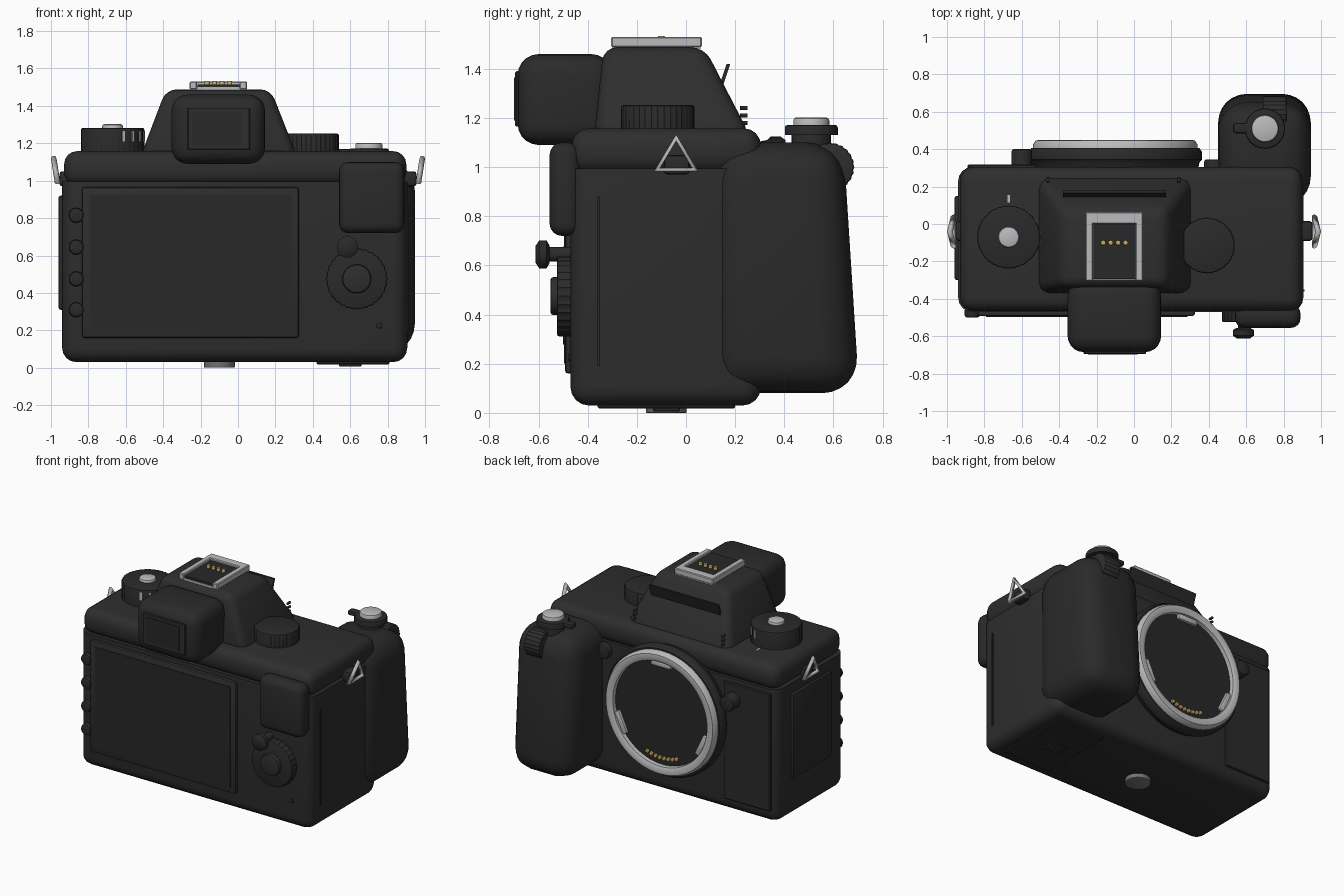
import bpy, bmesh, math
from mathutils import Vector, Matrix

if "Cube" in bpy.data.objects:
    bpy.data.objects.remove(bpy.data.objects["Cube"])


def material(name, r, g, b):
    m = bpy.data.materials.new(name)
    m.diffuse_color = (r, g, b, 1)
    m.use_nodes = True
    m.node_tree.nodes["Principled BSDF"].inputs["Base Color"].default_value = m.diffuse_color
    return m


BODY = material("matte black", 0.027, 0.027, 0.027)
GRIP = material("rubber black", 0.023, 0.023, 0.023)
GLASS = material("screen black", 0.021, 0.021, 0.022)
SILVER = material("silver", 0.5, 0.5, 0.51)
GREY = material("steel grey", 0.18, 0.18, 0.18)
GOLD = material("contact gold", 0.6, 0.4, 0.13)


def finish(name, bm, mat):
    bmesh.ops.recalc_face_normals(bm, faces=bm.faces)
    me = bpy.data.meshes.new(name)
    bm.to_mesh(me)
    bm.free()
    ob = bpy.data.objects.new(name, me)
    me.materials.append(mat)
    bpy.context.collection.objects.link(ob)
    return ob


def box(name, x, y, z, mat, r=0.0, top=None, keep=None, seg=4):
    """Rounded box from ranges; top = other (x, y) ranges at the upper end."""
    bm = bmesh.new()
    tx, ty = top or (x, y)
    rings = []
    for (ax, ay, h) in ((x, y, z[0]), (tx, ty, z[1])):
        rings.append([bm.verts.new((ax[i], ay[j], h)) for i, j in ((0, 0), (1, 0), (1, 1), (0, 1))])
    lo, hi = rings
    bm.faces.new(lo[::-1])
    bm.faces.new(hi)
    for i in range(4):
        k = (i + 1) % 4
        bm.faces.new((lo[i], lo[k], hi[k], hi[i]))
    if r:
        edges = [e for e in bm.edges if keep is None or keep((e.verts[0].co + e.verts[1].co) / 2)]
        bmesh.ops.bevel(bm, geom=edges, offset=r, segments=seg, profile=0.5, affect='EDGES', clamp_overlap=True)
    return finish(name, bm, mat)


def lathe(name, profile, loc, axis, mat, n=48, knurl=0.0, closed=False):
    """Revolve (radius, height) points around an axis; knurl alternates the radius."""
    bm = bmesh.new()
    rings = []
    for r, h in profile:
        rings.append([bm.verts.new(((r - knurl * (i % 2)) * math.cos(math.tau * i / n),
                                    (r - knurl * (i % 2)) * math.sin(math.tau * i / n), h)) for i in range(n)])
    pairs = list(zip(rings, rings[1:])) + ([(rings[-1], rings[0])] if closed else [])
    for a, b in pairs:
        for i in range(n):
            k = (i + 1) % n
            bm.faces.new((a[i], a[k], b[k], b[i]))
    if not closed:
        bm.faces.new(rings[0][::-1])
        bm.faces.new(rings[-1])
    rot = Vector(axis).to_track_quat('Z', 'Y').to_matrix().to_4x4()
    bm.transform(Matrix.Translation(loc) @ rot)
    return finish(name, bm, mat)


def knob(name, loc, axis, r, h, mat, n=40, b=0.012, knurl=0.0):
    return lathe(name, [(r, 0), (r, h - b), (r - b * 0.3, h - b * 0.3), (r - b, h)], loc, axis, mat, n, knurl)


def tube(name, pts, r, mat):
    cu = bpy.data.curves.new(name, 'CURVE')
    cu.dimensions = '3D'
    cu.bevel_depth = r
    cu.bevel_resolution = 2
    sp = cu.splines.new('POLY')
    sp.points.add(len(pts) - 1)
    for p, c in zip(sp.points, pts):
        p.co = (*c, 1)
    sp.use_cyclic_u = True
    cu.materials.append(mat)
    ob = bpy.data.objects.new(name, cu)
    bpy.context.collection.objects.link(ob)


UP, REAR, FRONT = (0, 0, 1), (0, -1, 0), (0, 1, 0)

# Main shell, top cover and hand grip
box("body", (-0.94, 0.905), (-0.47, 0.305), (0.03, 0.995), BODY, 0.075, keep=lambda c: c.z < 0.9)
box("top_cover", (-0.93, 0.9), (-0.465, 0.305), (0.975, 1.158), BODY, 0.07)
box("hand_grip", (0.45, 0.945), (0.1, 0.705), (0.08, 1.1), GRIP, 0.15,
    top=((0.45, 0.945), (0.1, 0.64)), seg=6)

# Viewfinder hump
box("viewfinder_hump", (-0.525, 0.32), (-0.375, 0.265), (1.12, 1.488), BODY, 0.055,
    top=((-0.385, 0.175), (-0.335, 0.075)))
box("flash_flap", (-0.38, 0.17), (0.135, 0.15), (1.33, 1.42), GRIP, top=((-0.38, 0.17), (0.165, 0.18)))
for x in (-0.46, 0.24):
    for z in (1.18, 1.21, 1.24):
        knob("hump_pin", (x, 0.22, z), FRONT, 0.009, 0.03, GRIP, 10, 0.002)

# Eyepiece
box("eyepiece", (-0.355, 0.145), (-0.685, -0.3), (1.09, 1.46), GRIP, 0.085, seg=5)
box("eyepiece_frame", (-0.27, 0.065), (-0.695, -0.67), (1.165, 1.39), BODY, 0.005, seg=1)
box("eyepiece_glass", (-0.245, 0.02), (-0.699, -0.68), (1.19, 1.365), GLASS)

# Accessory shoe
box("shoe_base", (-0.255, 0.045), (-0.3, 0.06), (1.48, 1.5), SILVER)
box("shoe_floor", (-0.217, 0.007), (-0.295, 0.0), (1.495, 1.515), GLASS)
for s in (-1, 1):
    xc = -0.105 + s * 0.134
    box("shoe_rail", (xc - 0.02, xc + 0.02), (-0.305, 0.065), (1.488, 1.53), SILVER, 0.005, seg=1)
box("shoe_stop", (-0.23, 0.02), (0.0, 0.065), (1.488, 1.53), SILVER, 0.005, seg=1)
for i in range(4):
    knob("shoe_contact", (-0.165 + 0.04 * i, -0.1, 1.51), UP, 0.014, 0.024, GOLD, 12, 0.004)

# Mode dial with pale marks
knob("mode_dial", (-0.67, -0.07, 1.14), UP, 0.17, 0.142, GRIP, 72, 0.01, 0.004)
knob("mode_dial_cap", (-0.67, -0.07, 1.27), UP, 0.056, 0.032, SILVER)
for k in range(8):
    a = math.radians(-70 + 20 * k)
    ob = box("dial_mark", (0.163, 0.173), (-0.008, 0.008), (1.21, 1.265), SILVER)
    ob.matrix_world = Matrix.Translation((-0.67, -0.07, 0)) @ Matrix.Rotation(a, 4, 'Z')
box("dial_index", (-0.676, -0.664), (0.115, 0.155), (1.15, 1.162), SILVER)

# Right top dial
knob("exposure_dial", (0.39, -0.115, 1.14), UP, 0.15, 0.112, GRIP, 72, 0.01, 0.004)

# Shutter release with power lever, and front command wheel
knob("shutter_neck", (0.7, 0.51, 1.07), UP, 0.08, 0.08, GRIP)
knob("power_collar", (0.7, 0.51, 1.13), UP, 0.108, 0.042, GRIP)
box("power_lever", (0.53, 0.63), (0.485, 0.54), (1.135, 1.17), GRIP, 0.012, seg=2)
knob("shutter_button", (0.7, 0.51, 1.165), UP, 0.073, 0.037, SILVER)
knob("command_wheel", (0.69, 0.585, 1.0), (1, 0, 0), 0.1, 0.125, BODY, 48, 0.01, 0.004)

# Lens mount
MX, MZ = -0.1, 0.66
lathe("mount_base", [(0.44, 0.28), (0.45, 0.33), (0.464, 0.345), (0.464, 0.385), (0.45, 0.405)],
      (MX, 0, MZ), FRONT, GRIP, 72)
lathe("mount_ring", [(0.44, 0.39), (0.44, 0.425), (0.425, 0.447), (0.395, 0.45), (0.375, 0.44), (0.37, 0.39)],
      (MX, 0, MZ), FRONT, SILVER, 72, closed=True)
lathe("mount_opening", [(0.375, 0.39), (0.375, 0.412)], (MX, 0, MZ), FRONT, GLASS, 64)
for deg in (90, 205, 335):
    ob = box("bayonet_tab", (-0.08, 0.08), (0.4, 0.432), (0.333, 0.372), SILVER, 0.008, seg=2)
    ob.matrix_world = Matrix.Translation((MX, 0, MZ)) @ Matrix.Rotation(math.radians(90 - deg), 4, 'Y')
for k in range(8):
    a = math.radians(270 - 21 + 6 * k)
    knob("lens_contact", (MX + 0.325 * math.cos(a), 0.4, MZ + 0.325 * math.sin(a)),
         FRONT, 0.014, 0.025, GOLD, 12, 0.004)
knob("lens_release", (-0.6, 0.3, 0.85), FRONT, 0.055, 0.1, GRIP)
knob("function_button", (0.43, 0.3, 0.93), FRONT, 0.055, 0.045, GRIP)
box("lens_side_panel", (-0.89, -0.52), (0.29, 0.318), (0.12, 0.965), GRIP, 0.006, seg=1)

# Rear screen and its button column
box("screen_frame", (-0.835, 0.325), (-0.492, -0.46), (0.16, 0.965), BODY, 0.012, seg=2)
box("screen_glass", (-0.79, 0.285), (-0.496, -0.48), (0.2, 0.925), GLASS)
for z in (0.815, 0.645, 0.475, 0.31):
    knob("menu_button", (-0.865, -0.46, z), REAR, 0.04, 0.04, GRIP, 24)

# Rear controls
box("thumb_rest", (0.54, 0.89), (-0.555, -0.43), (0.72, 1.1), GRIP, 0.05)
knob("rear_dial", (0.635, -0.46, 0.475), REAR, 0.165, 0.065, GRIP, 60, 0.01, 0.006)
knob("rear_dial_button", (0.635, -0.5, 0.475), REAR, 0.077, 0.052, BODY)
knob("joystick_stem", (0.585, -0.46, 0.645), REAR, 0.03, 0.12, GRIP, 24)
lathe("joystick", [(0.035, 0), (0.057, 0.012), (0.057, 0.042), (0.035, 0.057)],
      (0.585, -0.555, 0.645), REAR, GRIP, 32)
knob("status_lamp", (0.755, -0.46, 0.225), REAR, 0.016, 0.018, GLASS, 16, 0.004)

# Side doors
box("port_door", (-0.96, -0.92), (-0.3, 0.15), (0.31, 0.92), GRIP, 0.012, seg=2)
box("card_door_seam", (0.89, 0.912), (-0.362, -0.35), (0.19, 0.88), GLASS)

# Strap lugs
for s in (-1, 1):
    box("lug_bracket", tuple(sorted((s * 0.88, s * 0.955))), (-0.09, 0.015), (0.97, 1.05), GRIP, 0.015, seg=2)
    tube("strap_ring", [(s * 0.965, -0.118, 0.99), (s * 0.965, 0.038, 0.99), (s * 0.985, -0.04, 1.118)], 0.015, SILVER)

# Underside: battery door, latch and tripod socket
box("battery_door", (0.42, 0.81), (-0.36, 0.2), (0.018, 0.05), GRIP, 0.006, seg=1)
box("battery_latch", (0.54, 0.66), (-0.135, -0.025), (0.006, 0.03), BODY, 0.004, seg=1)
knob("tripod_socket", (-0.1, -0.08, 0.05), (0, 0, -1), 0.083, 0.05, GREY, 40, 0.004)

# Smooth rounded surfaces, keeping hard edges
bpy.ops.object.select_all(action='DESELECT')
for ob in bpy.context.scene.objects:
    if ob.type == 'MESH':
        ob.select_set(True)
        bpy.context.view_layer.objects.active = ob
bpy.ops.object.shade_smooth_by_angle(angle=math.radians(35))
